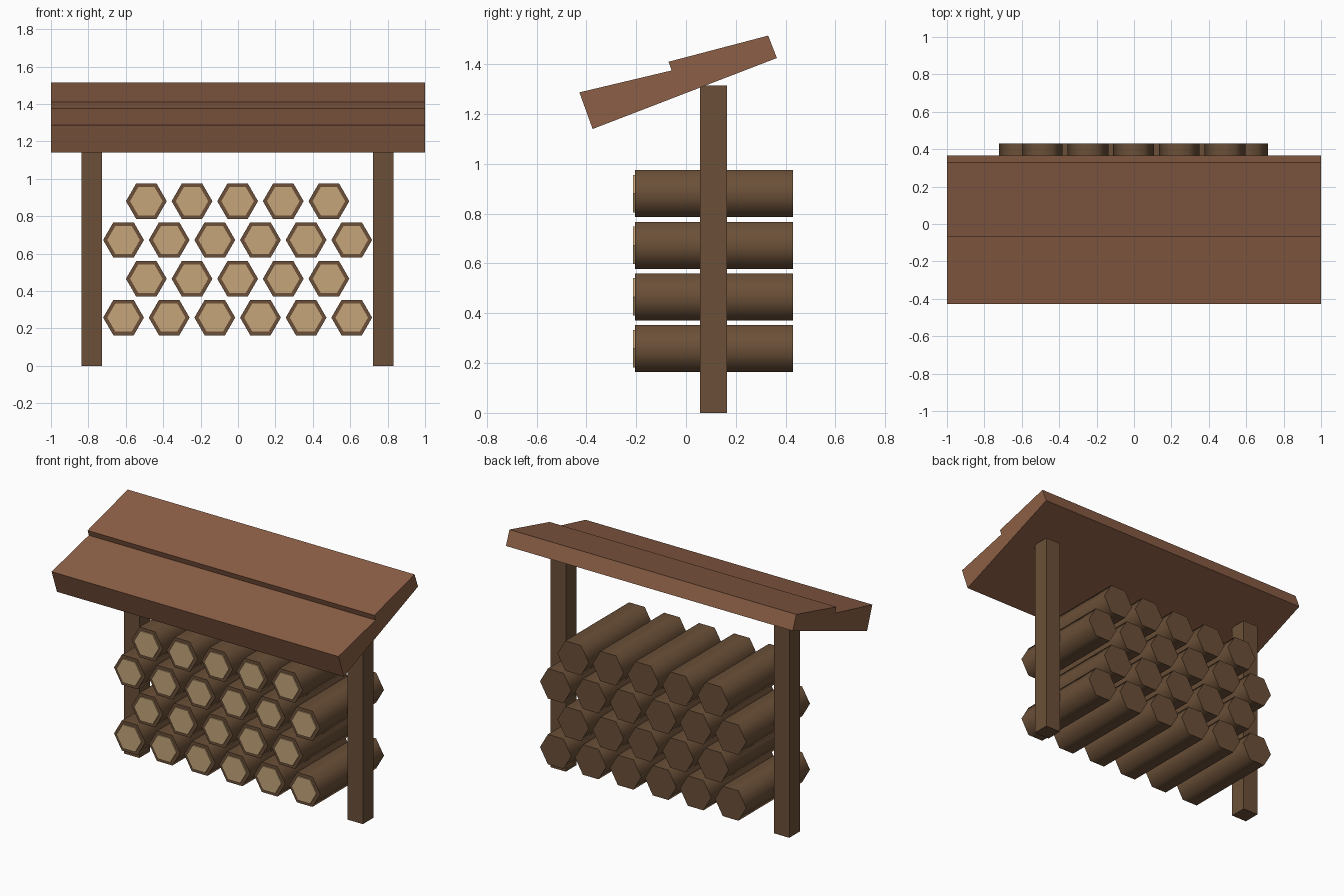
import bpy
import bmesh
from math import cos, sin, pi

old = bpy.data.objects.get("Cube")
if old:
    bpy.data.objects.remove(old, do_unlink=True)


def srgb(r, g, b):
    """Turn 8-bit display values into a linear colour."""
    def lin(c):
        c /= 255
        return c / 12.92 if c <= 0.04045 else ((c + 0.055) / 1.055) ** 2.4
    return (lin(r), lin(g), lin(b), 1)


def material(name, colour):
    mat = bpy.data.materials.new(name)
    mat.use_nodes = True
    mat.diffuse_color = colour
    mat.node_tree.nodes["Principled BSDF"].inputs["Base Color"].default_value = colour
    return mat


roof_brown = material("roof brown", srgb(140, 95, 70))
bark_brown = material("bark brown", srgb(107, 80, 56))
cut_wood = material("cut wood", srgb(197, 165, 121))


def prism(name, ring, direction, mat, smooth_sides=False):
    """Extrude a closed ring of points; side walls may be shaded round."""
    bm = bmesh.new()
    base = bm.faces.new([bm.verts.new(p) for p in ring])
    ext = bmesh.ops.extrude_face_region(bm, geom=[base], use_keep_orig=True)
    moved = [g for g in ext["geom"] if isinstance(g, bmesh.types.BMVert)]
    bmesh.ops.translate(bm, verts=moved, vec=direction)
    bmesh.ops.recalc_face_normals(bm, faces=bm.faces)
    for face in bm.faces:
        face.smooth = smooth_sides and len(face.verts) == 4
    if smooth_sides:
        for edge in bm.edges:
            # rims around the ends stay sharp
            edge.smooth = all(len(f.verts) == 4 for f in edge.link_faces)
    mesh = bpy.data.meshes.new(name)
    bm.to_mesh(mesh)
    bm.free()
    mesh.materials.append(mat)
    obj = bpy.data.objects.new(name, mesh)
    bpy.context.collection.objects.link(obj)
    return obj


def hexagon(x, y, z, radius):
    return [(x + radius * cos(i * pi / 3), y, z + radius * sin(i * pi / 3))
            for i in range(6)]


# Sloping roof with one overlapping step
profile = [(-0.428, 1.287), (-0.375, 1.14), (0.365, 1.425),
           (0.33, 1.515), (-0.07, 1.41), (-0.058, 1.375)]
prism("roof", [(-1, y, z) for y, z in profile], (2, 0, 0), roof_brown)

# Two square posts
for side, x in (("right", -0.782), ("left", 0.777)):
    h = 0.054
    ring = [(x + a * h, 0.111 + b * h, 0)
            for a, b in ((-1, -1), (1, -1), (1, 1), (-1, 1))]
    prism(side + "_post", ring, (0, 0, 1.315), bark_brown)

# Staggered rows of logs, each with a pale cut end at the front
for row in range(4):
    count = 5 if row % 2 else 6
    z = 0.258 + row * 0.2075
    for i in range(count):
        x = -0.002 + (i - (count - 1) / 2) * 0.244
        tag = f"_{row + 1}_{i + 1}"
        prism("log" + tag, hexagon(x, -0.205, z, 0.109), (0, 0.635, 0),
              bark_brown, smooth_sides=True)
        prism("cut_end" + tag, hexagon(x, -0.213, z, 0.087), (0, 0.009, 0),
              cut_wood)
